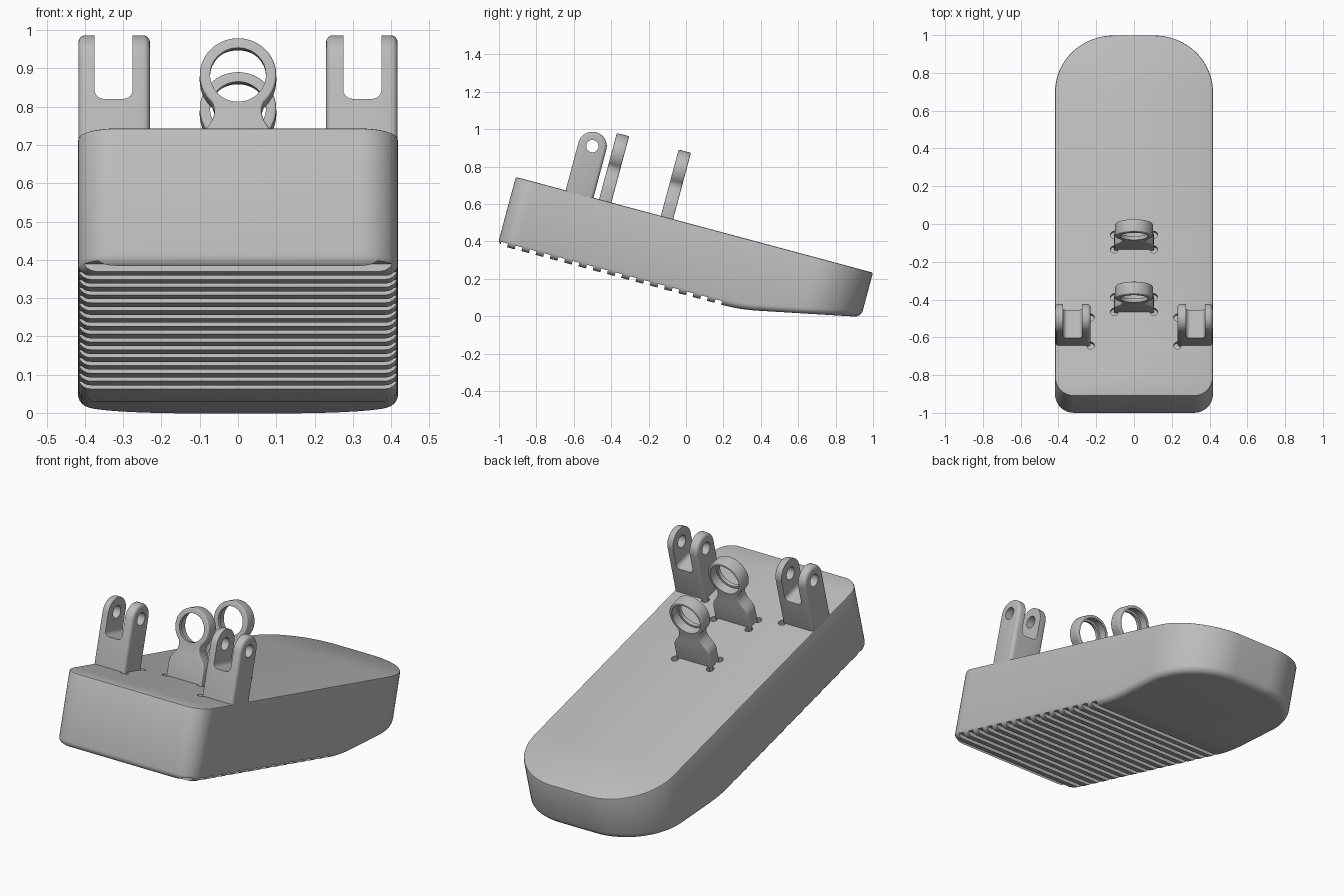
import bpy, bmesh
from math import sin, cos, pi, radians
from mathutils import Matrix

if "Cube" in bpy.data.objects:
    bpy.data.objects.remove(bpy.data.objects["Cube"])

grey = bpy.data.materials.new("light grey")
grey.use_nodes = True
COLOUR = (0.5, 0.5, 0.5, 1)
grey.diffuse_color = COLOUR
grey.node_tree.nodes["Principled BSDF"].inputs["Base Color"].default_value = COLOUR

# Parts are modelled flat (y along the deck, z above it), then tilted into place
TILT = Matrix.Translation((0, -0.91, 0.745)) @ Matrix.Rotation(radians(-15), 4, 'X')
W, L, DEPTH = 0.418, 1.977, 0.375
R_FRONT, R_BACK = 0.1, 0.31


def arc(cx, cy, r, start, end, n):
    steps = [radians(start + (end - start) * i / n) for i in range(n + 1)]
    return [(cx + r * cos(t), cy + r * sin(t)) for t in steps]


def add_prism(bm, pts, axis, lo, hi):
    """Extrude a 2D outline along an axis."""
    def place(p, t):
        return {'x': (t, p[0], p[1]), 'y': (p[0], t, p[1]), 'z': (p[0], p[1], t)}[axis]
    a = [bm.verts.new(place(p, lo)) for p in pts]
    b = [bm.verts.new(place(p, hi)) for p in pts]
    bm.faces.new(a)
    bm.faces.new(b[::-1])
    for i in range(len(a)):
        j = (i + 1) % len(a)
        bm.faces.new((a[j], a[i], b[i], b[j]))


def make(name, bm):
    bmesh.ops.recalc_face_normals(bm, faces=bm.faces[:])
    mesh = bpy.data.meshes.new(name)
    bm.to_mesh(mesh)
    bm.free()
    mesh.materials.append(grey)
    ob = bpy.data.objects.new(name, mesh)
    bpy.context.collection.objects.link(ob)
    return ob


def make_prisms(name, *prisms):
    bm = bmesh.new()
    for p in prisms:
        add_prism(bm, *p)
    return make(name, bm)


def activate(ob):
    bpy.ops.object.select_all(action='DESELECT')
    ob.select_set(True)
    bpy.context.view_layer.objects.active = ob


def bevel(ob, width):
    activate(ob)
    m = ob.modifiers.new("round_edges", 'BEVEL')
    m.width, m.segments, m.limit_method, m.angle_limit = width, 4, 'ANGLE', radians(40)
    bpy.ops.object.modifier_apply(modifier=m.name)


def cut(ob, *prisms):
    cutter = make_prisms("cutter", *prisms)
    cutter.hide_render = True
    activate(ob)
    m = ob.modifiers.new("cut", 'BOOLEAN')
    m.operation, m.solver, m.object = 'DIFFERENCE', 'EXACT', cutter
    bpy.ops.object.modifier_apply(modifier=m.name)
    bpy.data.objects.remove(cutter)


def finish(ob):
    ob.data.transform(TILT)
    activate(ob)
    bpy.ops.object.shade_smooth_by_angle(angle=radians(32))


def circle(cx, cy, r, n=40):
    return arc(cx, cy, r, 0, 360, n)[:-1]


# Body: rounded outline lofted from the deck to an underside that rises at the back
def half_outline(d):
    side = [R_FRONT + (L - R_BACK - R_FRONT) * i / 40 for i in range(1, 40)]
    return (arc(W - R_FRONT, R_FRONT, R_FRONT - d, -90, 0, 10)
            + [(W - d, y) for y in side]
            + arc(W - R_BACK, L - R_BACK, R_BACK - d, 0, 90, 20))


def underside(y):
    s, soft = y - 1.34, 0.09
    rise = 0 if s < -soft else s if s > soft else (s + soft) ** 2 / (4 * soft)
    return -DEPTH + 0.204 * rise


def body_mesh():
    bm = bmesh.new()
    rings = []
    top_r, low_r = 0.008, 0.033
    layers = [(top_r * (1 - sin(t)), -top_r * (1 - cos(t)), False) for t in (0, pi / 4, pi / 2)]
    layers += [(low_r * (1 - cos(t)), low_r * (1 - sin(t)), True)
               for t in (i * pi / 12 for i in range(7))]
    for d, dz, low in layers:
        pts = [(x, y, (underside(y) if low else 0) + dz) for x, y in half_outline(d)]
        pts += [(-x, y, z) for x, y, z in reversed(pts)]
        rings.append([bm.verts.new(p) for p in pts])
    n = len(rings[0])
    for a, b in zip(rings, rings[1:]):
        for i in range(n):
            j = (i + 1) % n
            bm.faces.new((a[i], a[j], b[j], b[i]))
    for ring in (rings[0], rings[-1]):
        for i in range(n // 2 - 1):
            bm.faces.new((ring[i], ring[i + 1], ring[n - 2 - i], ring[n - 1 - i]))
    return bm


LUG_Y, LUG_Z, LUG_R = 0.353, 0.265, 0.077
RINGS = {"front_ring": 0.461, "rear_ring": 0.803}
RING_T, RING_Z, RING_R = 0.068, 0.267, 0.1

body = make("body", body_mesh())

# Tread grooves under the body
grooves = []
for k in range(16):
    back = 0.052 + 0.079 * k
    box = [(back - 0.037, -0.5), (back, -0.5), (back, -DEPTH + 0.02), (back - 0.037, -DEPTH + 0.02)]
    grooves.append((box, 'x', -0.6, 0.6))
cut(body, *grooves)

# Small relief holes at the corners of each upright
spots = [(0.23, LUG_Y - LUG_R), (0.23, LUG_Y + LUG_R)]
for y in RINGS.values():
    spots += [(0.105, y), (0.105, y + RING_T + 0.012)]
cut(body, *[(circle(s * x, y, 0.02, 20), 'z', -0.03, 0.05) for x, y in spots for s in (-1, 1)])
finish(body)

# Forked lugs with a cross hole
for name, s in (("left_fork", 1), ("right_fork", -1)):
    profile = arc(LUG_Y, LUG_Z, LUG_R, 0, 180, 28) + [(LUG_Y - LUG_R, -0.04), (LUG_Y + LUG_R, -0.04)]
    fork = make_prisms(name, (profile, 'x', s * 0.23, s * 0.417))
    bevel(fork, 0.018)
    lo, hi, floor, r = 0.275, 0.375, 0.152, 0.025
    slot = arc(lo + r, floor + r, r, 180, 270, 6) + arc(hi - r, floor + r, r, 270, 360, 6)
    slot += [(hi, 0.5), (lo, 0.5)]
    cut(fork, ([(s * x, z) for x, z in slot], 'y', 0.2, 0.5))
    cut(fork, (circle(LUG_Y, LUG_Z, 0.033), 'x', s * 0.2, s * 0.5))
    finish(fork)

# Necked ring uprights with a stepped bore
neck = [(0.105, -0.03), (0.105, 0.075), (0.102, 0.092), (0.092, 0.11), (0.078, 0.128),
        (0.067, 0.146), (0.062, 0.163), (0.062, 0.178)]
for name, y in RINGS.items():
    outline = neck + arc(0, RING_Z, RING_R, -48, 228, 48) + [(-x, z) for x, z in reversed(neck)]
    ring = make_prisms(name, (outline, 'y', y, y + RING_T))
    bevel(ring, 0.006)
    cut(ring, (circle(0, RING_Z, 0.073, 48), 'y', y - 0.1, y + 0.2))
    cut(ring, (circle(0, RING_Z, 0.084, 48), 'y', y + 0.02, y + 0.2))
    finish(ring)
